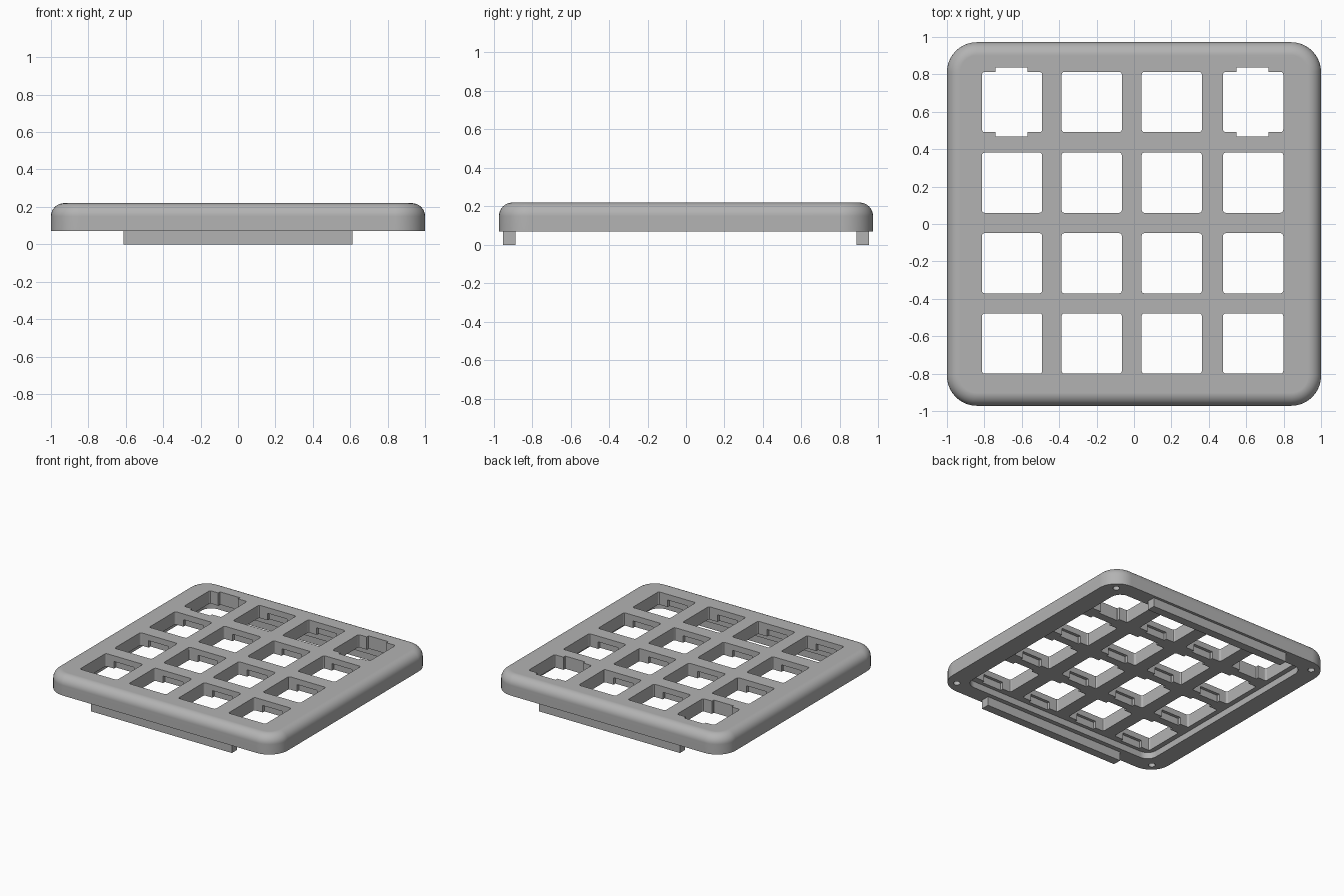
import bpy
import bmesh
import math

cube = bpy.data.objects.get("Cube")
if cube:
    bpy.data.objects.remove(cube, do_unlink=True)

grey = bpy.data.materials.new("plain_grey")
GREY = (0.45, 0.45, 0.45, 1)
grey.use_nodes = True
grey.diffuse_color = GREY
grey.node_tree.nodes["Principled BSDF"].inputs["Base Color"].default_value = GREY


def outline(cx, cy, hx, hy, r, segs):
    """Rounded rectangle, counter-clockwise."""
    pts = []
    for quarter, (sx, sy) in enumerate([(1, 1), (-1, 1), (-1, -1), (1, -1)]):
        for i in range(segs + 1):
            a = math.pi / 2 * (quarter + i / segs)
            pts.append((cx + sx * (hx - r) + r * math.cos(a),
                        cy + sy * (hy - r) + r * math.sin(a)))
    return pts


def loft(bm, layers):
    """Closed solid through (outline, height) layers."""
    rings = [[bm.verts.new((x, y, z)) for x, y in pts] for pts, z in layers]
    n = len(rings[0])
    for low, high in zip(rings, rings[1:]):
        for i in range(n):
            j = (i + 1) % n
            bm.faces.new((low[i], low[j], high[j], high[i]))
    bm.faces.new(rings[0][::-1])
    bm.faces.new(rings[-1])


def prism(bm, cx, cy, hx, hy, z0, z1, r=0.001, segs=1):
    pts = outline(cx, cy, hx, hy, r, segs)
    loft(bm, [(pts, z0), (pts, z1)])


def make_object(name, bm):
    mesh = bpy.data.meshes.new(name)
    bm.to_mesh(mesh)
    bm.free()
    mesh.materials.append(grey)
    obj = bpy.data.objects.new(name, mesh)
    bpy.context.collection.objects.link(obj)
    return obj


BASE, FLOOR, TOP = 0.07, 0.12, 0.22
HX, HY, CORNER, FILLET = 1.0, 0.972, 0.16, 0.07
COLUMNS = [-0.652, -0.226, 0.202, 0.637]
ROWS = [-0.639, -0.21, 0.221, 0.652]
HOLE = 0.161

# Cover plate with a filleted top edge
bm = bmesh.new()
layers = [(outline(0, 0, HX, HY, CORNER, 10), BASE)]
for i in range(9):
    a = math.pi / 2 * i / 8
    inset = FILLET * (1 - math.cos(a))
    layers.append((outline(0, 0, HX - inset, HY - inset, CORNER - inset, 10),
                   TOP - FILLET + FILLET * math.sin(a)))
loft(bm, layers)
plate = make_object("cover_plate", bm)

# Cutters: underside recess, key openings, clip notches, screw holes
recess = bmesh.new()
prism(recess, 0, 0, 0.852, 0.85, 0, FLOOR, 0.08, 6)
openings, notches, screws = bmesh.new(), bmesh.new(), bmesh.new()
for row, y in enumerate(ROWS):
    for col, x in enumerate(COLUMNS):
        prism(openings, x, y, HOLE, HOLE, 0, TOP + 0.1, 0.014, 3)
        through = row == 3 and col in (0, 3)
        prism(notches, x - 0.003, y, 0.086, HOLE + 0.023, 0.01,
              TOP + 0.05 if through else 0.175)
for sx in (-1, 1):
    for sy in (-1, 1):
        prism(screws, sx * 0.905, sy * 0.882, 0.025, 0.025, 0, 0.13, 0.0249, 4)

for name, cutter_bm in [("recess_cutter", recess), ("opening_cutter", openings),
                        ("notch_cutter", notches), ("screw_cutter", screws)]:
    cutter = make_object(name, cutter_bm)
    cutter.hide_render = True
    mod = plate.modifiers.new(name, 'BOOLEAN')
    mod.operation = 'DIFFERENCE'
    mod.solver = 'EXACT'
    mod.object = cutter
    bpy.context.view_layer.objects.active = plate
    bpy.ops.object.modifier_apply(modifier=name)
    bpy.data.objects.remove(cutter, do_unlink=True)

# Smooth fillets, crisp edges
bpy.ops.object.select_all(action='DESELECT')
plate.select_set(True)
bpy.context.view_layer.objects.active = plate
bpy.ops.object.shade_smooth_by_angle(angle=math.radians(30))
weighted = plate.modifiers.new("even_normals", 'WEIGHTED_NORMAL')
weighted.keep_sharp = True

# Locating rails under the front and back edges
for name, side in (("front_rail", -1), ("back_rail", 1)):
    bm = bmesh.new()
    prism(bm, 0, side * 0.918, 0.613, 0.033, 0, BASE + 0.005)
    make_object(name, bm)
